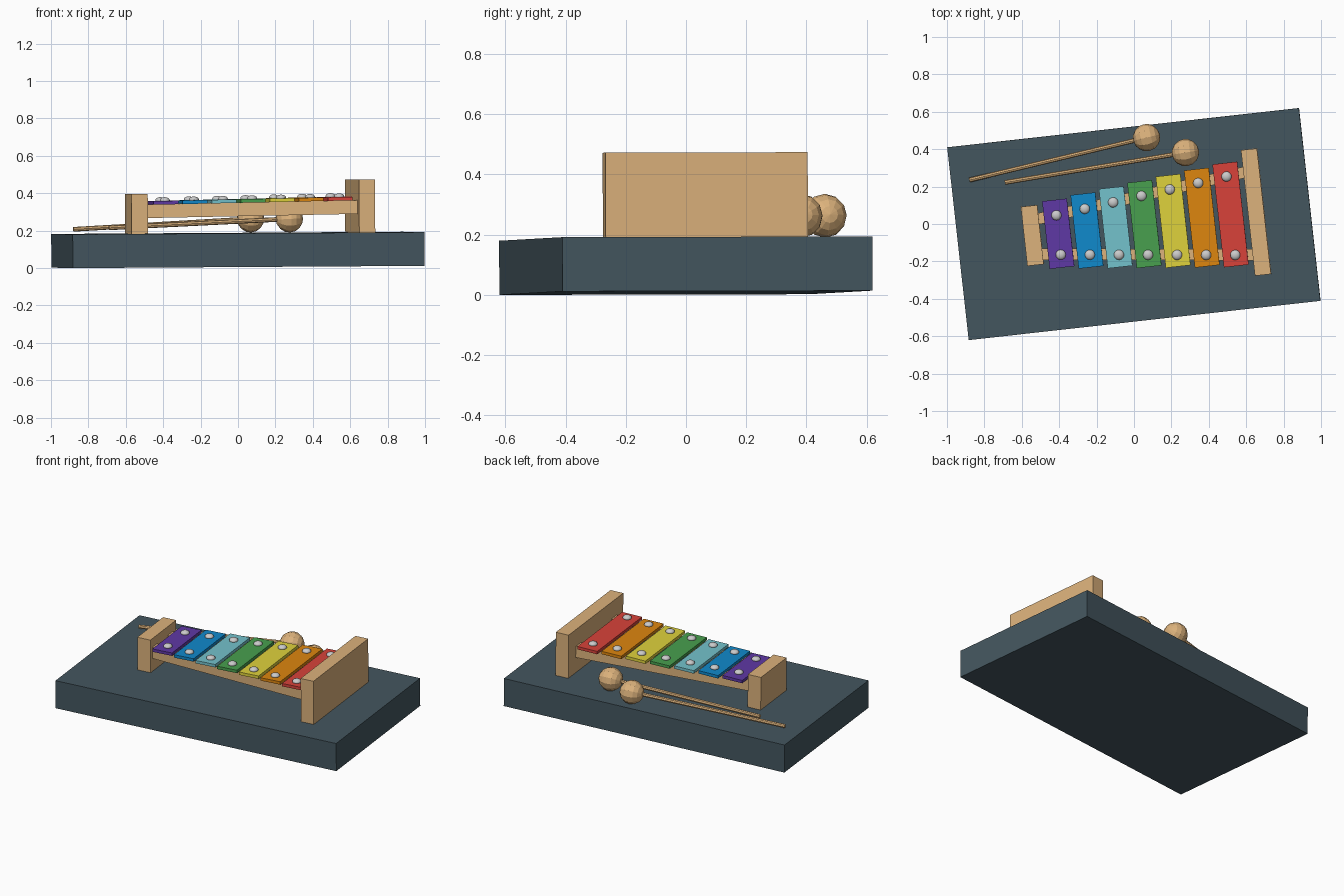
import bpy
from math import radians, atan2
from mathutils import Matrix, Vector, Euler

if "Cube" in bpy.data.objects:
    bpy.data.objects.remove(bpy.data.objects["Cube"])

# Shared frame: the whole toy is turned about z and leans very slightly
FRAME = Euler((0.003, -0.006, 0)).to_matrix().to_4x4() @ Matrix.Rotation(radians(6.37), 4, 'Z')


def material(name, hexcol):
    def lin(c):
        return c / 12.92 if c <= 0.04045 else ((c + 0.055) / 1.055) ** 2.4
    m = bpy.data.materials.new(name)
    m.diffuse_color = [lin(int(hexcol[i:i + 2], 16) / 255) for i in (0, 2, 4)] + [1]
    m.use_nodes = True
    m.node_tree.nodes["Principled BSDF"].inputs["Base Color"].default_value = m.diffuse_color
    return m


def finish(name, mat):
    ob = bpy.context.object
    ob.name = name
    if mat:
        ob.data.materials.append(mat)
    return ob


def box(name, size, centre, mat, rot=Matrix.Identity(4)):
    bpy.ops.mesh.primitive_cube_add(size=1)
    ob = finish(name, mat)
    ob.data.transform(Matrix.Diagonal((*size, 1)))
    ob.matrix_world = FRAME @ Matrix.Translation(centre) @ rot
    return ob


def beam(name, a, b, width, height, mat):
    a, b = Vector(a), Vector(b)
    d = b - a
    rot = Matrix.Rotation(atan2(d.y, d.x), 4, 'Z') @ Matrix.Rotation(-atan2(d.z, d.xy.length), 4, 'Y')
    return box(name, (d.length, width, height), (a + b) / 2, mat, rot)


def mallet(name, tail, head, mat):
    tail, head = Vector(tail), Vector(head)
    d = head - tail
    turn = d.to_track_quat('Z', 'Y').to_euler()
    bpy.ops.mesh.primitive_cylinder_add(vertices=8, radius=0.0125, depth=d.length,
                                        location=(tail + head) / 2, rotation=turn)
    finish(name + "_stick", mat)
    bpy.ops.mesh.primitive_uv_sphere_add(segments=12, ring_count=8, radius=0.073,
                                         location=head, rotation=turn)
    finish(name + "_head", mat)


wood = material("wood", "DCB27C")
slate = material("slate", "44565F")

# Base board and end blocks
box("base_board", (1.892, 1.037, 0.18), (0, 0, 0.097), slate)
box("small_end_block", (0.088, 0.318, 0.217), (-0.545, 0, 0.2915), wood)
box("large_end_block", (0.086, 0.676, 0.284), (0.658, -0.008, 0.327), wood)

# Rails spreading apart towards the large end
for side, label in ((-1, "front"), (1, "back")):
    beam(label + "_rail", (-0.52, side * 0.093 - 0.01, 0.307),
         (0.63, side * 0.223 - 0.012, 0.323), 0.06, 0.073, wood)

# Tone bars with two rounded screws each
colours = [("purple", "5F38A5"), ("blue", "1089CC"), ("teal", "74C2CC"), ("green", "48A04E"),
           ("yellow", "DFD23C"), ("orange", "DD860F"), ("red", "D8423A")]
for i, (label, col) in enumerate(colours):
    t = i / 6
    u = -0.406 + 0.927 * t
    z = 0.3525 + 0.015 * t
    box(label + "_bar", (0.133, 0.364 + 0.19 * t, 0.019), (u, -0.006, z),
        material(label, col), Matrix.Rotation(-0.016, 4, 'Y'))
    for side, where in ((-1, "front"), (1, "back")):
        v = side * (0.106 + 0.105 * t) - 0.013
        bpy.ops.mesh.primitive_uv_sphere_add(segments=16, ring_count=8, radius=0.027)
        ob = finish(f"{label}_{where}_screw", None)
        bpy.ops.object.shade_smooth()
        ob.data.transform(Matrix.Diagonal((1, 1, 0.6, 1)))
        ob.matrix_world = FRAME @ Matrix.Translation((u + 0.001, v, z + 0.013))

# Two mallets lying behind the bars
mallet("long_mallet", (-0.88, 0.235, 0.207), (0.067, 0.462, 0.263), wood)
mallet("short_mallet", (-0.69, 0.222, 0.215), (0.275, 0.382, 0.263), wood)
